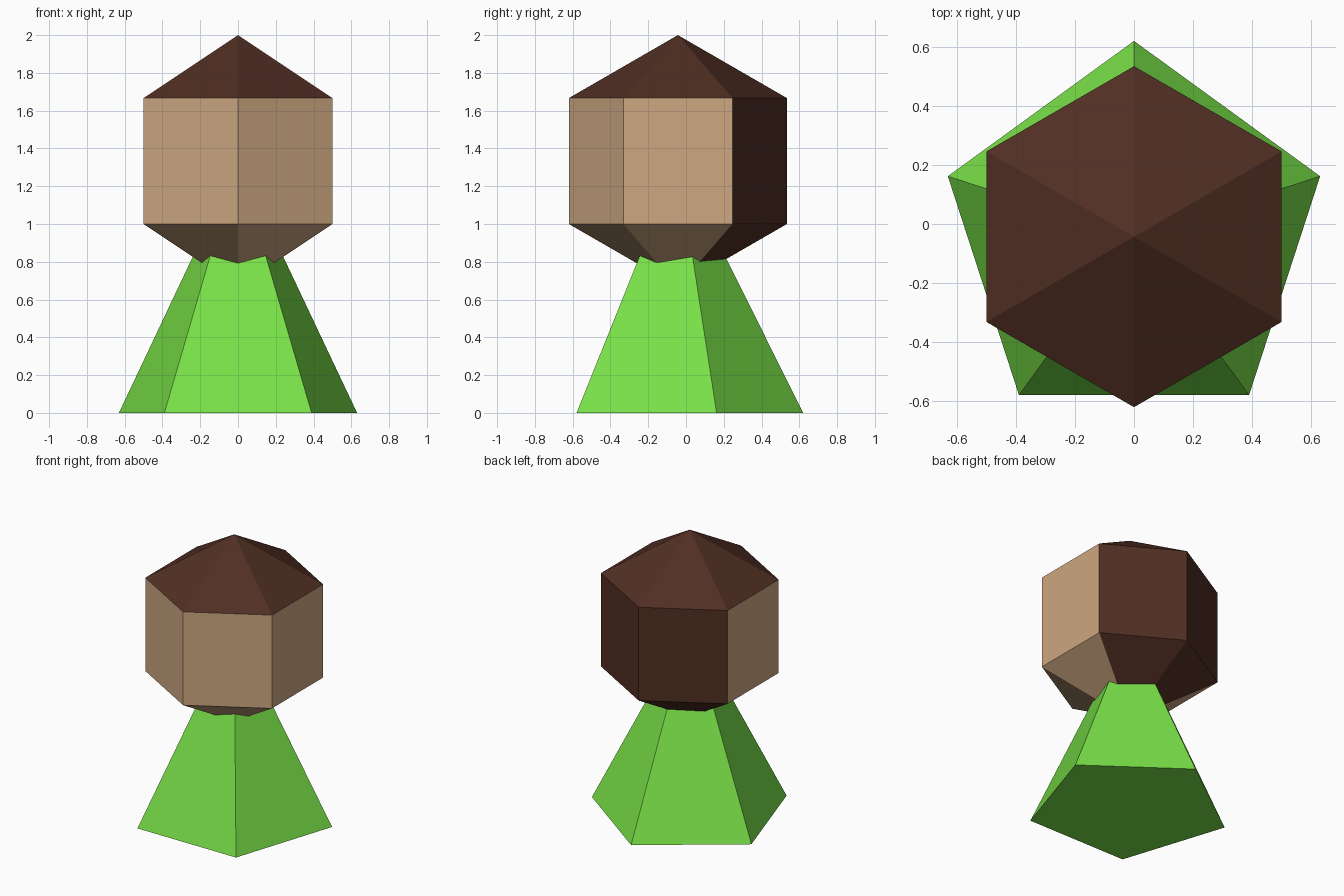
import bpy
from math import pi

if "Cube" in bpy.data.objects:
    bpy.data.objects.remove(bpy.data.objects["Cube"])

CENTRE_Y = -0.043


def material(name, rgb):
    mat = bpy.data.materials.new(name)
    mat.diffuse_color = (*rgb, 1)
    mat.use_nodes = True
    mat.node_tree.nodes["Principled BSDF"].inputs["Base Color"].default_value = mat.diffuse_color
    return mat


green = material("green", (0.19, 0.75, 0.065))
skin = material("skin", (0.61, 0.39, 0.22))
hair = material("hair", (0.081, 0.028, 0.017))

# Body: five-sided pyramid, its tip hidden in the head
bpy.ops.mesh.primitive_cone_add(vertices=5, radius1=0.663, radius2=0, depth=4 / 3,
                                location=(0, CENTRE_Y, 2 / 3))
body = bpy.context.object
body.name = "body"
body.data.materials.append(green)

# Head: low-poly sphere with six segments and three rings
bpy.ops.mesh.primitive_uv_sphere_add(segments=6, ring_count=3, radius=2 / 3,
                                     location=(0, CENTRE_Y, 4 / 3))
head = bpy.context.object
head.name = "head"
head.data.materials.append(skin)
head.data.materials.append(hair)

# Hair covers the crown and the back faces
for face in head.data.polygons:
    if face.center.z > 0.3 or face.center.y > 0.1:
        face.material_index = 1
